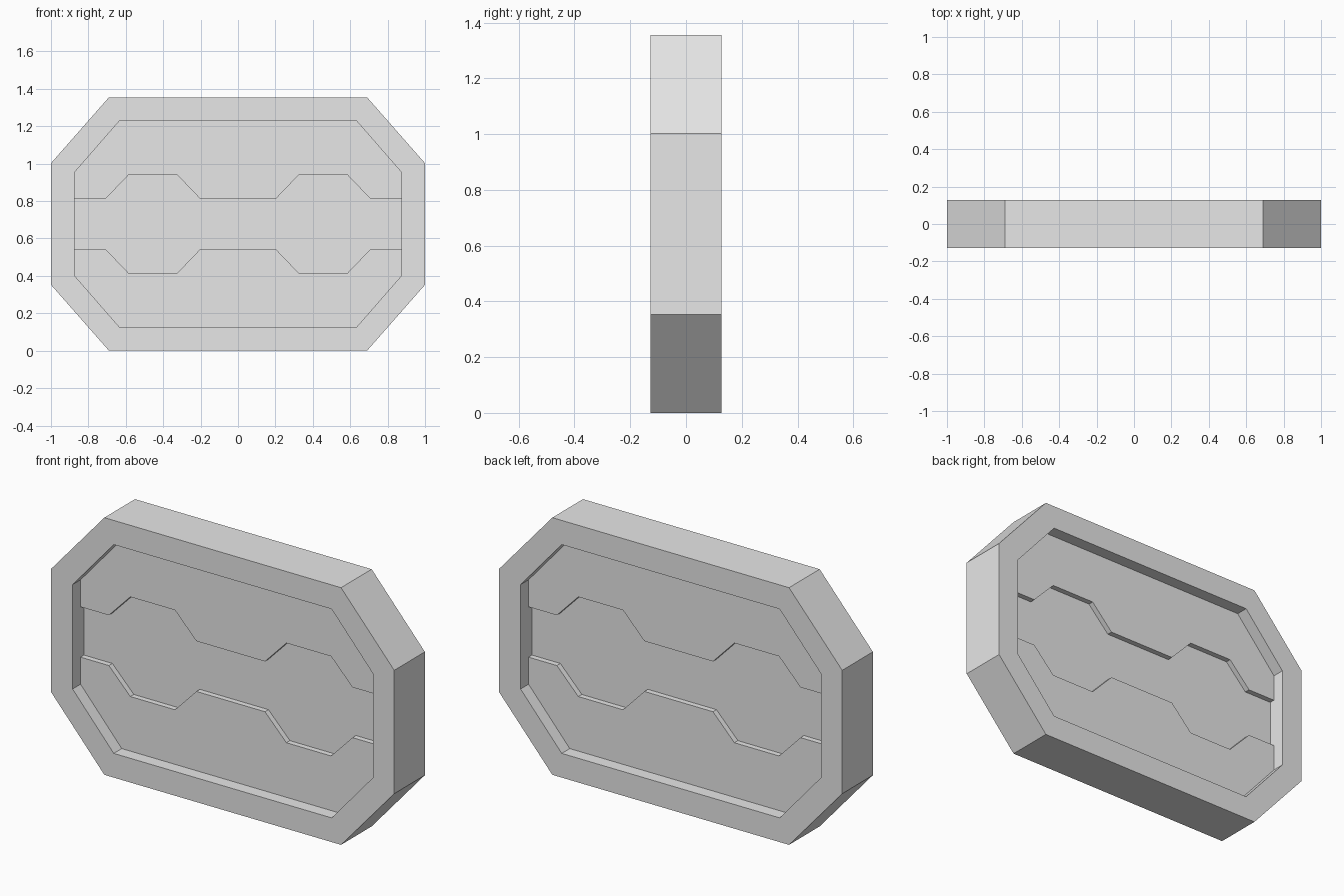
import bpy, bmesh

if "Cube" in bpy.data.objects:
    bpy.data.objects.remove(bpy.data.objects["Cube"])

MID_Z = 0.6775      # height of the horizontal symmetry line
HALF_DEPTH = 0.1275

grey = bpy.data.materials.new("plain grey")
grey.diffuse_color = (0.8, 0.8, 0.8, 1)
grey.use_nodes = True
grey.node_tree.nodes["Principled BSDF"].inputs["Base Color"].default_value = grey.diffuse_color


def four_way(quarter):
    """Mirror a quarter outline (right side, top half, top to right) into a closed loop."""
    right = quarter + [(x, -z) for x, z in reversed(quarter)]
    return right + [(-x, z) for x, z in reversed(right)]


def prism(name, outline, y0, y1):
    """Extrude an x/z outline along y."""
    bm = bmesh.new()
    face = bm.faces.new([bm.verts.new((x, y0, z + MID_Z)) for x, z in outline])
    extruded = bmesh.ops.extrude_face_region(bm, geom=[face])
    verts = [v for v in extruded["geom"] if isinstance(v, bmesh.types.BMVert)]
    bmesh.ops.translate(bm, verts=verts, vec=(0, y1 - y0, 0))
    bmesh.ops.recalc_face_normals(bm, faces=bm.faces)
    mesh = bpy.data.meshes.new(name)
    bm.to_mesh(mesh)
    bm.free()
    mesh.materials.append(grey)
    obj = bpy.data.objects.new(name, mesh)
    bpy.context.collection.objects.link(obj)
    return obj


# Outlines: outer block, framed recess, and the notched centre channel
outer = four_way([(0.69, 0.6775), (1.0, 0.325)])
recess = four_way([(0.635, 0.55), (0.875, 0.275)])
channel = four_way([(0.2, 0.1325), (0.325, 0.2625), (0.585, 0.2625),
                    (0.71, 0.1325), (0.875, 0.1325)])

plate = prism("octagonal_plate", outer, -HALF_DEPTH, HALF_DEPTH)

# Cut both recess levels into the front and the back
for side, label in ((-1, "front"), (1, "back")):
    for part, outline, floor, top in (("recess", recess, 0.061, 0.2),
                                      ("channel", channel, 0.032, 0.15)):
        cutter = prism(f"{label}_{part}_cutter", outline, side * floor, side * top)
        cutter.hide_render = True
        cutter.hide_set(True)
        cut = plate.modifiers.new(f"{label} {part}", "BOOLEAN")
        cut.operation = "DIFFERENCE"
        cut.solver = "EXACT"
        cut.object = cutter
